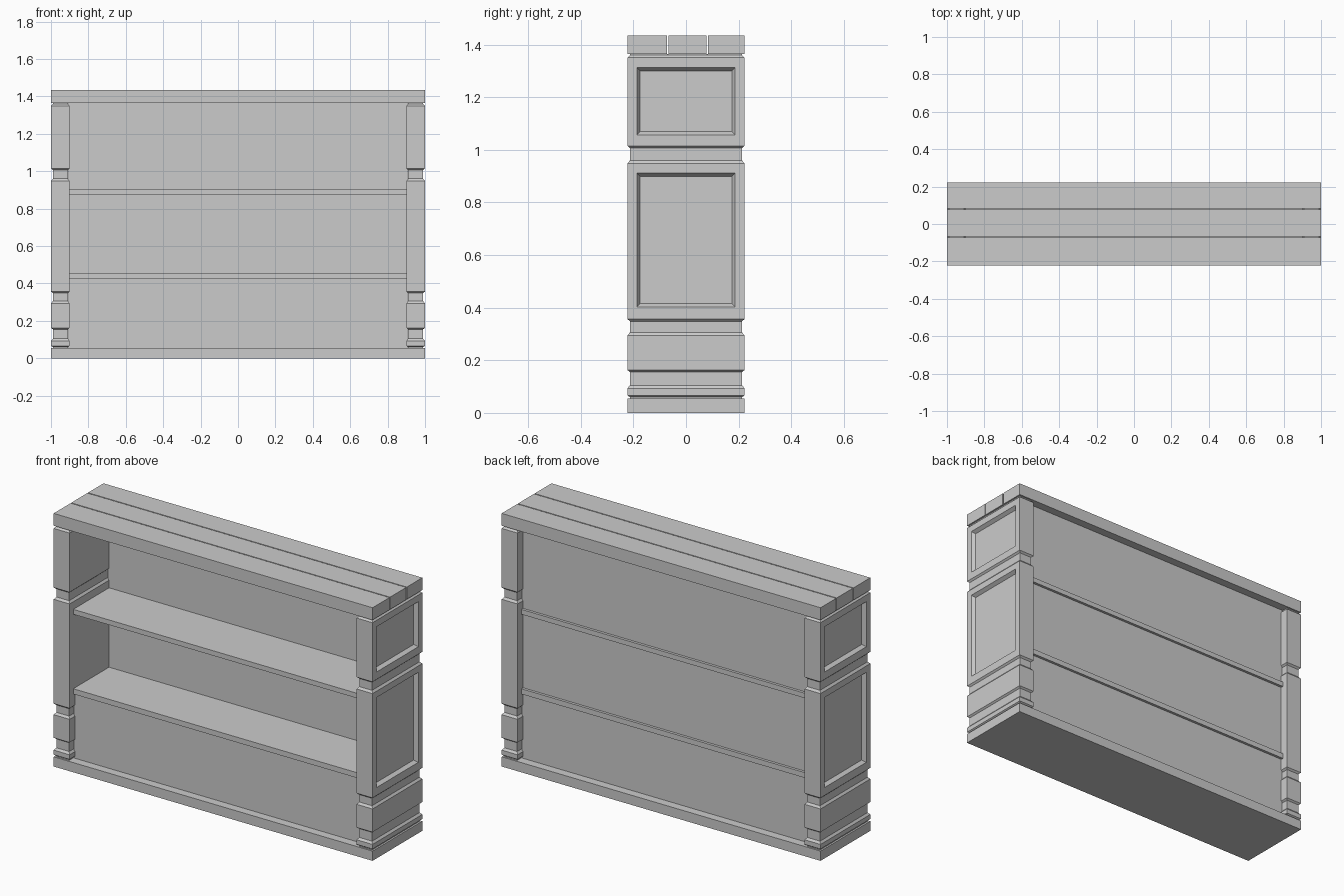
import bpy, bmesh

if "Cube" in bpy.data.objects:
    bpy.data.objects.remove(bpy.data.objects["Cube"])

W, D = 1.0, 0.223            # half width, half depth
TOP, BASE = 1.365, 0.055     # underside of top planks, top of plinth


def finish(bm, name):
    bmesh.ops.recalc_face_normals(bm, faces=bm.faces[:])
    me = bpy.data.meshes.new(name)
    bm.to_mesh(me)
    bm.free()
    ob = bpy.data.objects.new(name, me)
    bpy.context.collection.objects.link(ob)
    return ob


def box(name, x, y, z):
    bm = bmesh.new()
    bmesh.ops.create_cube(bm, size=1)
    for v in bm.verts:
        v.co = [r[0] if c < 0 else r[1] for c, r in zip(v.co, (x, y, z))]
    return finish(bm, name)


def recess(bm, face, z0, z1, y=0.187, slope=0.013, depth=0.02):
    """Sink a bevelled rectangular panel into an outer post face."""
    mid = (z0 + z1) / 2
    for s, d in ((0, 0), (slope, depth)):
        bmesh.ops.inset_individual(bm, faces=[face], thickness=0.01)
        for v in face.verts:
            v.co.y = (y - s) * (1 if v.co.y > 0 else -1)
            v.co.z = z1 - s if v.co.z > mid else z0 + s
            v.co.x = W - d


# plinth and top planks
box("plinth", (-W, W), (-D, D), (0, BASE))
for i, (y0, y1) in enumerate(((-D, -0.072), (-0.066, 0.078), (0.084, D))):
    box(f"top_plank_{i + 1}", (-W, W), (y0, y1), (TOP, 1.435))

# closed lower cabinet, back panel and shelves
box("lower_cabinet", (-0.905, 0.905), (-0.175, 0.175), (BASE, 0.43))
box("back_panel", (-0.905, 0.905), (0.13, 0.175), (0.43, TOP))
for name, z0, z1 in (("lower_shelf", 0.425, 0.455), ("upper_shelf", 0.877, 0.905)):
    box(name, (-0.905, 0.905), (-0.19, 0.19), (z0, z1))

# side posts: stacked rectangles of (height, inset), grooved all round
profile = [(0.055, 0.01), (0.06, 0.01), (0.067, 0), (0.093, 0), (0.105, 0.01),
           (0.155, 0.01), (0.163, 0), (0.294, 0), (0.306, 0.01), (0.348, 0.01),
           (0.357, 0), (0.948, 0), (0.96, 0.01), (1.006, 0.01), (1.015, 0),
           (1.35, 0), (1.36, 0.01), (TOP, 0.01)]
bm = bmesh.new()
rings = []
for z, s in profile:
    x0, x1, y = 0.9 + s, W - s, D - s
    rings.append([bm.verts.new((a, b, z)) for a, b in ((x0, -y), (x1, -y), (x1, y), (x0, y))])
outer = {}
for lo, hi in zip(rings, rings[1:]):
    for k in range(4):
        j = (k + 1) % 4
        f = bm.faces.new((lo[k], lo[j], hi[j], hi[k]))
        if k == 1:
            outer[round(lo[0].co.z, 3)] = f
bm.faces.new(rings[0][::-1])
bm.faces.new(rings[-1])
bm.normal_update()
recess(bm, outer[0.357], 0.402, 0.912)
recess(bm, outer[1.015], 1.057, 1.313)
posts = finish(bm, "side_posts")
posts.modifiers.new("mirror", "MIRROR").use_axis[0] = True
